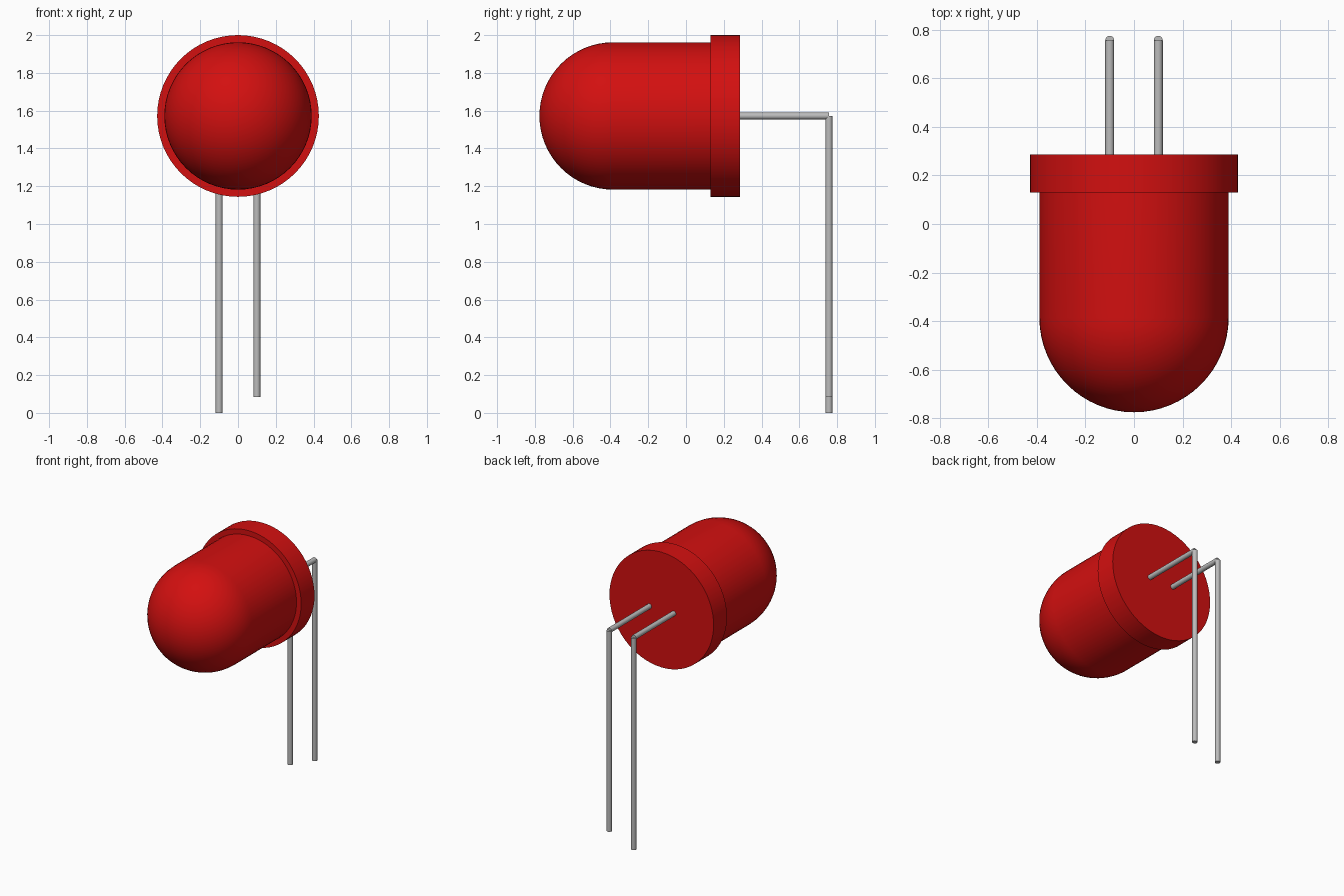
import bpy, math
from mathutils import Matrix, Vector

cube = bpy.data.objects.get("Cube")
if cube:
    bpy.data.objects.remove(cube, do_unlink=True)

AXIS_Z = 1.572          # height of the bulb's axis
BODY_R, RIM_R, LEAD_R = 0.39, 0.428, 0.0185
TIP_Y, RIM_Y, BACK_Y, BEND_Y = -0.776, 0.13, 0.287, 0.757


def material(name, color):
    mat = bpy.data.materials.new(name)
    mat.use_nodes = True
    mat.diffuse_color = color
    mat.node_tree.nodes["Principled BSDF"].inputs["Base Color"].default_value = color
    return mat


def smooth(obj):
    bpy.ops.object.select_all(action="DESELECT")
    obj.select_set(True)
    bpy.context.view_layer.objects.active = obj
    bpy.ops.object.shade_smooth_by_angle(angle=math.radians(35))


def lathe(name, profile, mat, steps=64):
    """Revolve (radius, y) points around the y axis; zero radius closes to a pole."""
    verts, rings = [], []
    for r, y in profile:
        count = steps if r > 0 else 1
        ring = []
        for i in range(count):
            a = math.tau * i / steps
            ring.append(len(verts))
            verts.append((r * math.cos(a), y, r * math.sin(a)))
        rings.append(ring)
    faces = []
    for a, b in zip(rings, rings[1:]):
        for i in range(steps):
            j = (i + 1) % steps
            quad = [a[i % len(a)], a[j % len(a)], b[j % len(b)], b[i % len(b)]]
            faces.append(list(dict.fromkeys(quad)))
    mesh = bpy.data.meshes.new(name)
    mesh.from_pydata(verts, [], faces)
    mesh.materials.append(mat)
    obj = bpy.data.objects.new(name, mesh)
    obj.location.z = AXIS_Z
    bpy.context.collection.objects.link(obj)
    smooth(obj)


def rod(name, start, end, mat):
    start, end = Vector(start), Vector(end)
    span = end - start
    bpy.ops.mesh.primitive_cylinder_add(vertices=16, radius=LEAD_R, depth=span.length)
    obj = bpy.context.object
    obj.name = name
    obj.matrix_world = (Matrix.Translation((start + end) / 2)
                        @ span.to_track_quat("Z", "Y").to_matrix().to_4x4())
    obj.data.materials.append(mat)
    smooth(obj)


red = material("red plastic", (0.65, 0.005, 0.005, 1))
metal = material("grey metal", (0.5, 0.5, 0.5, 1))

# Domed bulb with a cylindrical body, a stepped rim and a flat back
arc = [math.pi / 2 * i / 16 for i in range(17)]
dome = [(BODY_R * math.sin(a), TIP_Y + BODY_R * (1 - math.cos(a))) for a in arc]
lathe("bulb", dome + [(BODY_R, RIM_Y), (RIM_R, RIM_Y), (RIM_R, BACK_Y), (0, BACK_Y)], red)

# Two bent leads, the right one longer
for side, x, foot in (("right", -0.1, 0), ("left", 0.1, 0.083)):
    rod(side + "_lead_horizontal", (x, BACK_Y - 0.02, AXIS_Z), (x, BEND_Y, AXIS_Z), metal)
    rod(side + "_lead_vertical", (x, BEND_Y, foot), (x, BEND_Y, AXIS_Z), metal)
